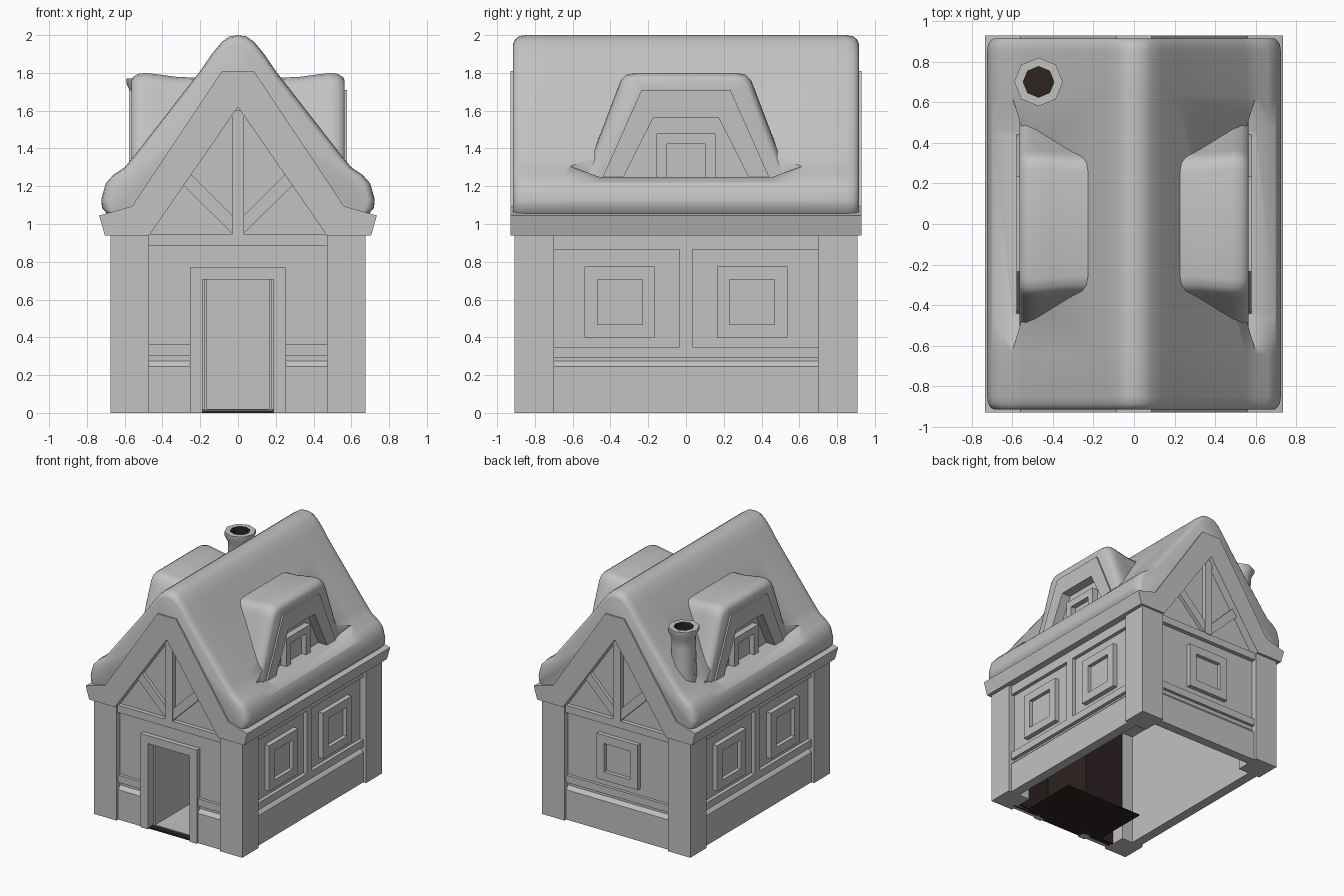
import bpy, bmesh, math
from mathutils import Matrix, Vector

old = bpy.data.objects.get("Cube")
if old:
    bpy.data.objects.remove(old, do_unlink=True)


def material(name, rgb):
    m = bpy.data.materials.new(name)
    m.use_nodes = True
    m.diffuse_color = (*rgb, 1)
    m.node_tree.nodes["Principled BSDF"].inputs["Base Color"].default_value = (*rgb, 1)
    return m


GREY = material("plain_grey", (0.54, 0.54, 0.54))
DARK = material("dark_hollow", (0.027, 0.016, 0.016))


def finish(name, bm, mat=GREY, matrix=None):
    bmesh.ops.recalc_face_normals(bm, faces=bm.faces)
    if matrix:
        bm.transform(matrix)
    me = bpy.data.meshes.new(name)
    bm.to_mesh(me)
    bm.free()
    me.materials.append(mat)
    ob = bpy.data.objects.new(name, me)
    bpy.context.collection.objects.link(ob)
    return ob


def loft(name, pts, stations, axis="y", centre=(0, 0), mat=GREY, matrix=None):
    """Closed profile carried along an axis; stations are (position, scale)."""
    bm = bmesh.new()
    rings = []
    for pos, s in stations:
        ring = []
        for p, z in pts:
            p, z = centre[0] + (p - centre[0]) * s, centre[1] + (z - centre[1]) * s
            ring.append(bm.verts.new((p, pos, z) if axis == "y" else (pos, p, z)))
        rings.append(ring)
    n = len(pts)
    for a, b in zip(rings, rings[1:]):
        for i in range(n):
            bm.faces.new((a[i], a[(i + 1) % n], b[(i + 1) % n], b[i]))
    bm.faces.new(rings[0])
    bm.faces.new(rings[-1])
    return finish(name, bm, mat, matrix)


def prism(name, pts, a, b, axis="y", **kw):
    return loft(name, pts, [(a, 1), (b, 1)], axis, **kw)


def box(name, x0, x1, y0, y1, z0, z1, **kw):
    return prism(name, [(x0, z0), (x1, z0), (x1, z1), (x0, z1)], y0, y1, **kw)


def darken_outside(ob, middle):
    """Faces turned away from the middle of the entrance room are dark."""
    ob.data.materials.append(DARK)
    for f in ob.data.polygons:
        f.material_index = int(f.normal.dot(f.center - Vector(middle)) > 0 and f.normal.y > -0.5)


def window(name, u, z0, z1, half, d0, d1, border, matrix):
    """Raised frame whose outer face is inset and pushed back to a pane."""
    ob = box(name, u - half, u + half, -d1, -d0, z0, z1)
    bm = bmesh.new()
    bm.from_mesh(ob.data)
    face = min(bm.faces, key=lambda f: f.calc_center_median().y)
    bmesh.ops.inset_region(bm, faces=[face], thickness=border, use_even_offset=True)
    pane = bmesh.ops.extrude_face_region(bm, geom=[face])["geom"]
    bmesh.ops.translate(bm, vec=(0, (d1 - d0) * 0.7, 0),
                        verts=[v for v in pane if isinstance(v, bmesh.types.BMVert)])
    bmesh.ops.delete(bm, geom=[face], context="FACES")
    bm.transform(matrix)
    bm.to_mesh(ob.data)
    bm.free()


def mirrored(half):
    return half + [(-p, z) for p, z in reversed(half) if p]


def select(ob):
    bpy.ops.object.select_all(action="DESELECT")
    ob.select_set(True)
    bpy.context.view_layer.objects.active = ob


def smooth(ob, degrees=40):
    select(ob)
    bpy.ops.object.shade_smooth_by_angle(angle=math.radians(degrees))


def cut(ob, cutter):
    cutter.hide_render = True
    mod = ob.modifiers.new("opening", "BOOLEAN")
    mod.operation = "DIFFERENCE"
    mod.solver = "EXACT"
    mod.object = cutter
    select(ob)
    bpy.ops.object.modifier_apply(modifier=mod.name)


def turn(degrees):
    return Matrix.Rotation(math.radians(degrees), 4, "Z")


# Corner posts
for sx in (-1, 1):
    for sy in (-1, 1):
        xs, ys = sorted((sx * 0.47, sx * 0.675)), sorted((sy * 0.70, sy * 0.908))
        box("corner_post", *xs, *ys, 0, 0.96)


def plinth_and_rail(u0, u1, wall, out, rail, m):
    prism("plinth", [(-wall + 0.03, 0), (-out, 0), (-out, 0.245), (-wall, 0.275)],
          u0, u1, "x", matrix=m)
    box("rail", u0, u1, -out, -wall, rail, rail + 0.06, matrix=m)


# Long side walls
for angle in (90, 270):
    m = turn(angle)
    box("side_wall", -0.72, 0.72, -0.62, -0.57, 0, 0.95, matrix=m)
    plinth_and_rail(-0.71, 0.71, 0.62, 0.65, 0.29, m)
    box("top_beam", -0.71, 0.71, -0.65, -0.62, 0.865, 0.95, matrix=m)
    box("middle_stud", -0.035, 0.035, -0.65, -0.62, 0.34, 0.87, matrix=m)
    for u in (-0.35, 0.35):
        window("side_window", u, 0.40, 0.775, 0.187, 0.615, 0.66, 0.068, m)

# Gable ends: front with doorway, back with window
for angle in (0, 180):
    m = turn(angle)
    prism("gable_wall", [(-0.5, 0.9), (0.5, 0.9), (0, 1.66)], -0.86, -0.82, matrix=m)
    box("tie_beam", -0.48, 0.48, -0.895, -0.83, 0.885, 0.945, matrix=m)
    box("king_post", -0.033, 0.033, -0.90, -0.85, 0.94, 1.60, matrix=m)
    for s in (-1, 1):
        prism("gable_brace", [(s * 0.295, 1.21), (s * 0.25, 1.265), (s * 0.03, 1.045),
                              (s * 0.03, 0.95)], -0.89, -0.85, matrix=m)
    if angle:
        box("back_wall", -0.5, 0.5, -0.86, -0.81, 0, 0.92, matrix=m)
        plinth_and_rail(-0.48, 0.48, 0.86, 0.885, 0.305, m)
        window("back_window", 0, 0.42, 0.79, 0.187, 0.85, 0.895, 0.068, m)

ROOM = (0, -0.62, 0.4)
for s in (-1, 1):
    wall = box("front_wall", *sorted((s * 0.19, s * 0.5)), -0.86, -0.81, 0, 0.92)
    darken_outside(wall, (s * 0.35, -0.84, 0.4))
    plinth_and_rail(*sorted((s * 0.25, s * 0.48)), 0.86, 0.885, 0.305, turn(0))
box("over_door_wall", -0.2, 0.2, -0.86, -0.81, 0.705, 0.92)
prism("door_frame", [(-0.255, 0), (-0.255, 0.77), (0.255, 0.77), (0.255, 0),
                     (0.188, 0), (0.188, 0.705), (-0.188, 0.705), (-0.188, 0)], -0.90, -0.83)

# Entrance room, grey within and dark without; the house is open underneath
box("threshold", -0.188, 0.188, -0.885, -0.81, 0, 0.012, mat=DARK)
room = [box("room_floor", -0.36, 0.36, -0.84, -0.36, 0.014, 0.02),
        box("room_back", -0.18, 0.18, -0.38, -0.36, 0.015, 0.8),
        box("room_ceiling", -0.18, 0.18, -0.84, -0.36, 0.78, 0.8)]
for s in (-1, 1):
    room.append(box("room_side", *sorted((s * 0.165, s * 0.18)), -0.84, -0.36, 0.015, 0.8))
for part in room:
    darken_outside(part, ROOM)

# Timber roof shell with barge ends
outer = mirrored([(0.47, 0.94), (0.705, 0.94), (0.735, 1.045), (0.56, 1.095), (0.085, 1.81)])
prism("roof_shell", outer + [(0, 1.62)], -0.928, 0.928)

# Thick soft roof covering, hollow beneath
cover = mirrored([(0.55, 1.05), (0.69, 1.05), (0.72, 1.085), (0.724, 1.13), (0.70, 1.215),
                  (0.66, 1.26), (0.60, 1.30), (0.55, 1.36), (0.20, 1.81), (0.135, 1.905),
                  (0.085, 1.965), (0.045, 1.993), (0, 2.0)])
ends = [(0.915, 0.95), (0.905, 0.975), (0.885, 0.993), (0.85, 1), (0.64, 1)]
roof = loft("roof_cover", cover + [(0, 1.72)],
            [(-y, s) for y, s in ends] + [(y, s) for y, s in reversed(ends)], centre=(0, 1.1))

# Dormers
hood_shape = mirrored([(0.64, 1.18), (0.565, 1.25), (0.515, 1.33), (0.475, 1.42), (0.365, 1.71),
                       (0.345, 1.76), (0.315, 1.79), (0.27, 1.80)])
opening = [(-0.44, 1.25), (-0.235, 1.71), (0.235, 1.71), (0.44, 1.25)]
inner = [(0.33, 1.25), (0.172, 1.565), (-0.172, 1.565), (-0.33, 1.25)]
dip = [(0.55, 1.25), (0.60, 1.25), (0.74, 1.205), (0.80, 1.5), (0.55, 1.5)]

for s in (-1, 1):
    hood = loft("dormer_hood", hood_shape,
                [(s * x, k) for x, k in ((0.1, 0.95), (0.32, 0.96), (0.42, 0.985), (0.49, 1),
                                         (0.53, 0.99), (0.555, 0.96), (0.565, 0.93))],
                "x", centre=(0, 1.25))
    trapezoid = prism("dormer_cutter", opening, s * 0.485, s * 0.9, "x")
    hollow = loft("dip_cutter", [(s * x, z) for x, z in dip],
                  [(-0.62, 0.05), (-0.46, 1), (0.46, 1), (0.62, 0.05)], centre=(s * 0.6, 1.31))
    cut(roof, trapezoid)
    cut(hood, trapezoid)
    cut(roof, hollow)
    for cutter in (trapezoid, hollow):
        bpy.data.objects.remove(cutter, do_unlink=True)
    smooth(hood)
    prism("dormer_frame", opening + inner, s * 0.47, s * 0.578, "x")
    prism("dormer_panel", opening, s * 0.47, s * 0.50, "x")
    window("dormer_window", 0, 1.16, 1.48, 0.157, 0.49, 0.55, 0.057, turn(90 * s))
smooth(roof)

# Eight-sided chimney with flared rim and dark flue
bm = bmesh.new()
rings = [[bm.verts.new((-0.47 + r * math.cos(i * math.pi / 4),
                        0.70 + r * math.sin(i * math.pi / 4), z)) for i in range(8)]
         for r, z in ((0.108, 1.2), (0.092, 1.62), (0.094, 1.69), (0.12, 1.74),
                      (0.12, 1.77), (0.076, 1.77), (0.075, 1.61))]
for a, b in zip(rings, rings[1:]):
    for i in range(8):
        j = (i + 1) % 8
        bm.faces.new((a[i], a[j], b[j], b[i])).material_index = int(b is rings[-1])
bm.faces.new(rings[-1]).material_index = 1
bm.faces.new(rings[0])
chimney = finish("chimney", bm)
chimney.data.materials.append(DARK)
smooth(chimney, 50)
